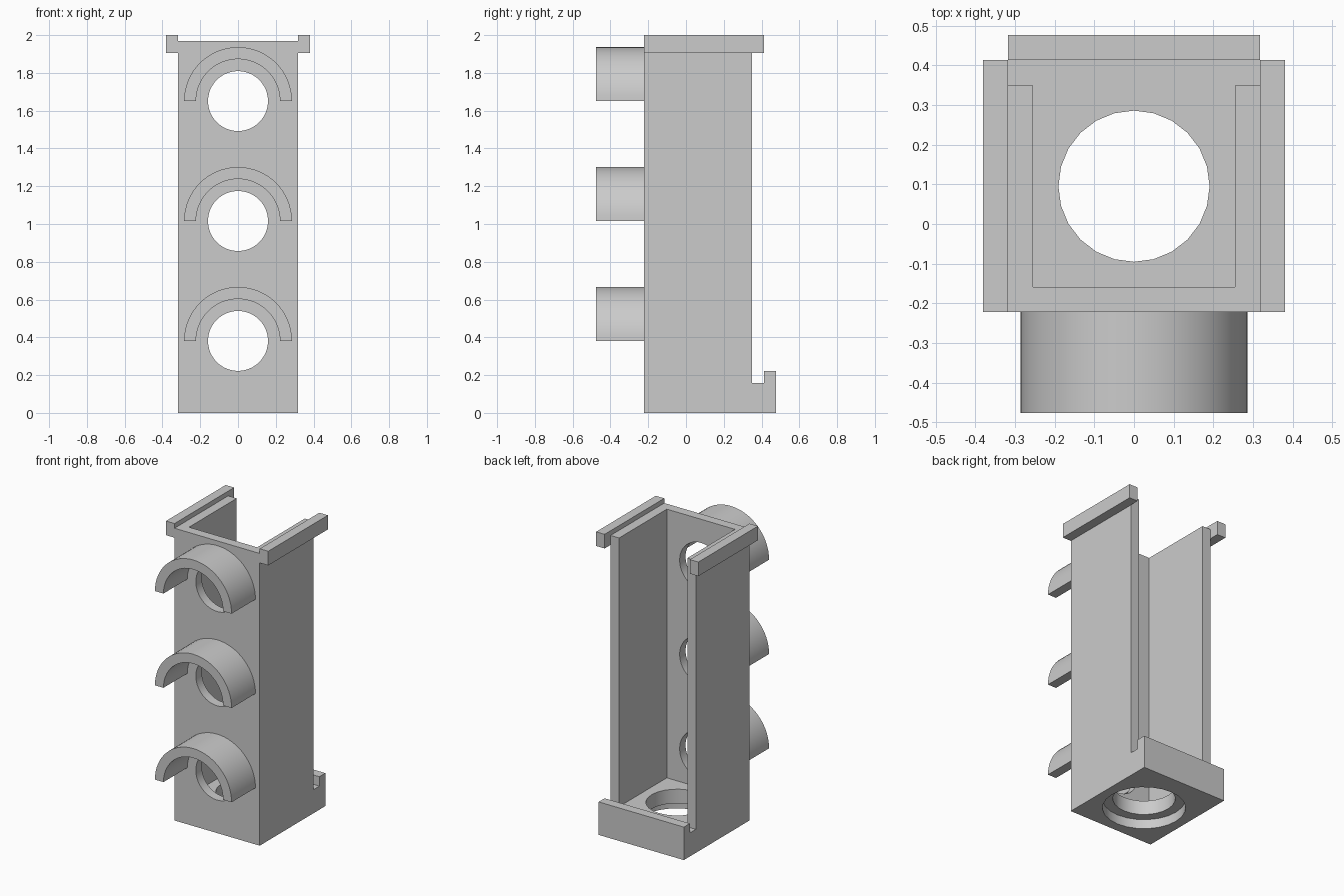
import bpy, bmesh
from math import pi, cos, sin
from mathutils import Matrix

U = 2 / 63  # design grid step: every dimension below is a whole number of steps

cube = bpy.data.objects.get("Cube")
if cube:
    bpy.data.objects.remove(cube, do_unlink=True)

grey = bpy.data.materials.new("light grey plastic")
grey.use_nodes = True
colour = (0.6, 0.6, 0.6, 1)
grey.diffuse_color = colour
grey.node_tree.nodes["Principled BSDF"].inputs["Base Color"].default_value = colour


def finish(name, bm):
    bmesh.ops.recalc_face_normals(bm, faces=bm.faces)
    bmesh.ops.scale(bm, vec=(U, U, U), verts=bm.verts)
    mesh = bpy.data.meshes.new(name)
    bm.to_mesh(mesh)
    bm.free()
    mesh.materials.append(grey)
    obj = bpy.data.objects.new(name, mesh)
    bpy.context.collection.objects.link(obj)
    return obj


def prism(name, points, offset):
    """Extrude a closed outline of 3D points along an offset."""
    bm = bmesh.new()
    face = bm.faces.new([bm.verts.new(p) for p in points])
    extruded = bmesh.ops.extrude_face_region(bm, geom=[face], use_keep_orig=True)
    moved = [v for v in extruded["geom"] if isinstance(v, bmesh.types.BMVert)]
    bmesh.ops.translate(bm, vec=offset, verts=moved)
    return finish(name, bm)


def box(name, low, high):
    (x, y, z), (X, Y, Z) = low, high
    return prism(name, [(x, y, z), (X, y, z), (X, Y, z), (x, Y, z)], (0, 0, Z - z))


def cylinder(name, centre, radius, depth, sides, along_y=False):
    bm = bmesh.new()
    turn = Matrix.Rotation(pi / 2 if along_y else 0, 4, 'X')
    bmesh.ops.create_cone(bm, cap_ends=True, segments=sides, radius1=radius,
                          radius2=radius, depth=depth,
                          matrix=Matrix.Translation(centre) @ turn)
    # put a vertex on the side axes
    return finish(name, bm)


def select(obj):
    bpy.ops.object.select_all(action='DESELECT')
    obj.select_set(True)
    bpy.context.view_layer.objects.active = obj


def cut(obj, cutter):
    cutter.hide_render = True
    mod = obj.modifiers.new("cut", 'BOOLEAN')
    mod.operation, mod.solver, mod.object = 'DIFFERENCE', 'EXACT', cutter
    select(obj)
    bpy.ops.object.modifier_apply(modifier=mod.name)
    bpy.data.objects.remove(cutter, do_unlink=True)


def smooth(obj):
    select(obj)
    bpy.ops.object.shade_smooth_by_angle(angle=pi / 6)


# Body: side outline with the grooved rear lip, hollowed and open at the back
side = [(-7, 0), (15, 0), (15, 7), (13, 7), (13, 5), (11, 5), (11, 62), (-7, 62)]
body = prism("channel_body", [(-10, y, z) for y, z in side], (20, 0, 0))
cut(body, box("hollow", (-8, -5, 5), (8, 12, 64)))

# Floor opening with a wider recess underneath
cut(body, cylinder("floor_hole", (0, 3, 3), 6, 10, 24))
cut(body, cylinder("floor_recess", (0, 3, 0), 8, 4, 24))

# Front ports, each under a half-round hood
for level, height in (("lower", 12), ("middle", 32), ("upper", 52)):
    cut(body, cylinder("port_hole", (0, -6, height), 5, 6, 48, True))
    angles = [pi * i / 32 for i in range(33)]
    arch = [(9 * cos(a), -15, height + 9 * sin(a)) for a in angles]
    arch += [(7 * cos(a), -15, height + 7 * sin(a)) for a in reversed(angles)]
    smooth(prism(level + "_port_hood", arch, (0, 8, 0)))
smooth(body)

# Rails along the top of both side walls
box("left_top_rail", (10, -7, 60), (12, 13, 63))
box("right_top_rail", (-12, -7, 60), (-10, 13, 63))
